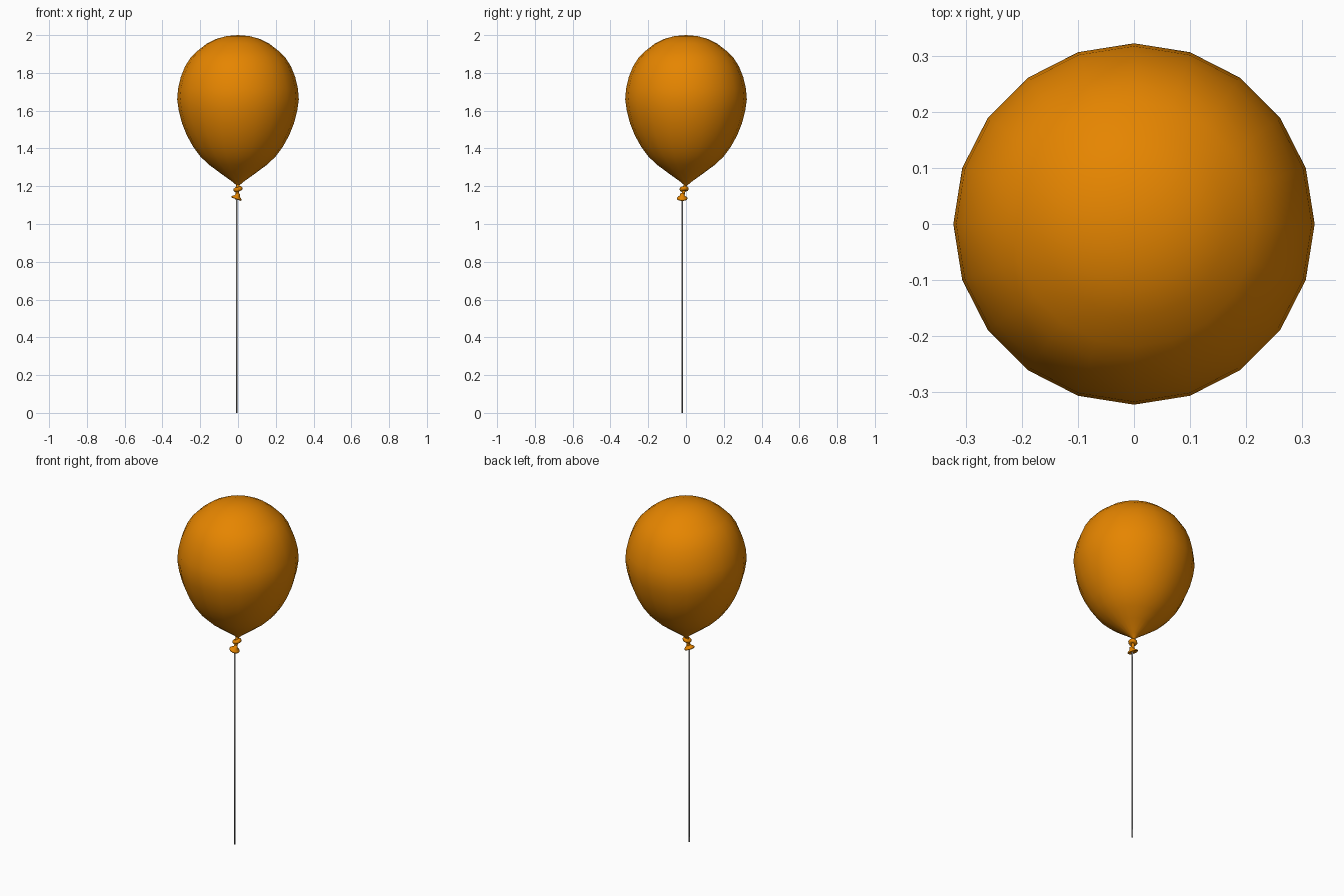
import bpy, bmesh, math
from mathutils import Matrix, Vector

if "Cube" in bpy.data.objects:
    bpy.data.objects.remove(bpy.data.objects["Cube"])


def material(name, rgb):
    m = bpy.data.materials.new(name)
    m.diffuse_color = (*rgb, 1)
    m.use_nodes = True
    m.node_tree.nodes["Principled BSDF"].inputs["Base Color"].default_value = m.diffuse_color
    return m


orange = material("orange rubber", (0.79, 0.235, 0.0))
grey = material("pale string", (0.5, 0.5, 0.5))


def lathe(name, profile, sides, mat, place=Matrix(), closed=False):
    """Revolve (radius, z) points about z; a zero radius becomes a pole."""
    bm = bmesh.new()
    rings = []
    for r, z in profile:
        n = 1 if r == 0 else sides
        rings.append([bm.verts.new((r * math.cos(2 * math.pi * i / sides),
                                    r * math.sin(2 * math.pi * i / sides), z))
                      for i in range(n)])
    pairs = list(zip(rings, rings[1:]))
    if closed:
        pairs.append((rings[-1], rings[0]))
    for a, b in pairs:
        for i in range(sides):
            quad = [a[i % len(a)], a[(i + 1) % len(a)],
                    b[(i + 1) % len(b)], b[i % len(b)]]
            bm.faces.new(list(dict.fromkeys(quad)))
    bmesh.ops.recalc_face_normals(bm, faces=bm.faces[:])
    bm.transform(place)
    for f in bm.faces:
        f.smooth = True
    me = bpy.data.meshes.new(name)
    bm.to_mesh(me)
    bm.free()
    me.materials.append(mat)
    ob = bpy.data.objects.new(name, me)
    bpy.context.collection.objects.link(ob)
    return ob


def tilt(loc, ax, ay):
    return (Matrix.Translation(Vector(loc)) @ Matrix.Rotation(math.radians(ax), 4, 'X')
            @ Matrix.Rotation(math.radians(ay), 4, 'Y'))


# balloon body: teardrop with a pinched neck
lathe("balloon", [(0, 1.195), (0.008, 1.205), (0.03, 1.224), (0.10, 1.274), (0.155, 1.315),
                  (0.20, 1.358), (0.238, 1.41), (0.27, 1.468), (0.296, 1.532),
                  (0.313, 1.597), (0.322, 1.66), (0.317, 1.718), (0.303, 1.778),
                  (0.28, 1.835), (0.25, 1.882), (0.218, 1.914), (0.165, 1.955),
                  (0.115, 1.98), (0.06, 1.995), (0, 2.0)],
      20, orange)

# neck running through the knot to the mouth
lathe("neck", [(0.009, 0.0), (0.009, 0.09)], 10, orange, tilt((-0.006, -0.021, 1.13), -12, 4))

# rolled knot
lathe("knot", [(0.013 + 0.012 * math.cos(a), 0.012 * math.sin(a))
               for a in [2 * math.pi * k / 8 for k in range(8)]],
      12, orange, tilt((0.0, -0.01, 1.185), 8, -18), closed=True)

# flared mouth with a thin rolled lip
lathe("mouth", [(0, 0.008), (0.016, 0.003), (0.026, -0.005), (0.029, 0.0),
                (0.024, 0.006), (0.014, 0.013), (0.009, 0.028), (0, 0.03)],
      14, orange, tilt((-0.008, -0.02, 1.136), 0, 20))

# straight string
lathe("string", [(0, 0), (0.004, 0), (0.004, 1.15), (0, 1.15)], 8, grey,
      Matrix.Translation((-0.006, -0.021, 0)))
